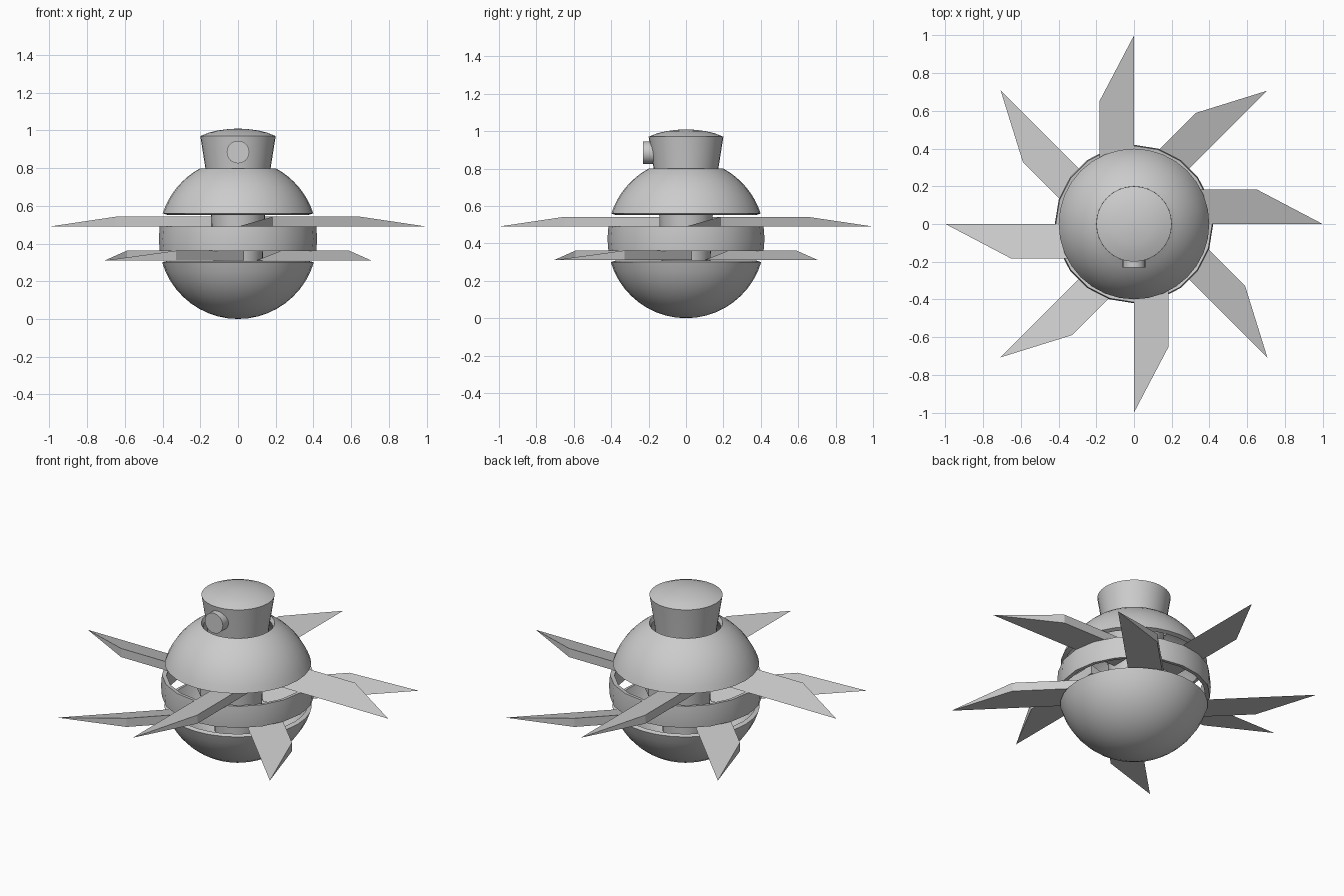
import bpy, bmesh
from math import cos, sin, pi, radians

if "Cube" in bpy.data.objects:
    bpy.data.objects.remove(bpy.data.objects["Cube"])


def finish(name, bm, smooth=True):
    bmesh.ops.remove_doubles(bm, verts=bm.verts, dist=1e-4)
    bmesh.ops.recalc_face_normals(bm, faces=bm.faces)
    mesh = bpy.data.meshes.new(name)
    bm.to_mesh(mesh)
    bm.free()
    ob = bpy.data.objects.new(name, mesh)
    bpy.context.collection.objects.link(ob)
    if smooth:
        bpy.ops.object.select_all(action='DESELECT')
        ob.select_set(True)
        bpy.context.view_layer.objects.active = ob
        bpy.ops.object.shade_smooth_by_angle(angle=radians(35))
    return ob


def lathe(name, profile, sides=32, closed=False):
    """Revolve (radius, z) points about the z axis."""
    bm = bmesh.new()
    rings = [[bm.verts.new((r * cos(2 * pi * i / sides), r * sin(2 * pi * i / sides), z))
              for i in range(sides)] for r, z in profile]
    for k in range(len(rings) if closed else len(rings) - 1):
        a, b = rings[k], rings[(k + 1) % len(rings)]
        for i in range(sides):
            j = (i + 1) % sides
            bm.faces.new((a[i], a[j], b[j], b[i]))
    return finish(name, bm)


def shell(name, lat0, lat1, centre, steps, sides=32, outer=0.42, thick=0.025):
    """Slice of a hollow sphere between two latitudes."""
    lats = [radians(lat0 + (lat1 - lat0) * i / steps) for i in range(steps + 1)]
    arc = lambda R: [(R * cos(a), centre + R * sin(a)) for a in lats]
    return lathe(name, arc(outer) + arc(outer - thick)[::-1], sides, closed=True)


# Body: bowl, middle ring and dome sliced from one sphere
shell("lower_bowl", -90, -16.6, 0.42, 10)
shell("middle_ring", -8.9, 8.9, 0.425, 2, sides=20)
shell("upper_dome", 18, 61.5, 0.43, 8)

# Tapered core that widens into the neck, with a rounded cap
lathe("core_and_neck", [(0, 0.06), (0.125, 0.06), (0.13, 0.3), (0.143, 0.55),
                        (0.173, 0.8), (0.2, 0.97), (0.155, 0.988),
                        (0.105, 1.0), (0.05, 1.007), (0, 1.01)])

# Round button on the front of the neck
button = lathe("front_button", [(0, -0.15), (0.06, -0.15), (0.06, -0.23), (0, -0.23)], 24)
button.rotation_euler.x = radians(-90)
button.location.z = 0.885


# Wedge blades: flat underneath, rising from a sharp edge to a thick back
def blade(name, z, angle):
    root, corner, tip, width, height = 0.14, 0.65, 1.0, 0.184, 0.052
    bm = bmesh.new()
    r0, t0, c0, b0, c1, b1 = [bm.verts.new(p) for p in (
        (root, 0, 0), (tip, 0, 0), (corner, width, 0), (root, width, 0),
        (corner, width, height), (root, width, height))]
    for f in ((r0, b0, c0, t0), (r0, t0, c1, b1), (b0, b1, c1, c0),
              (t0, c0, c1), (r0, b1, b0)):
        bm.faces.new(f)
    ob = finish(name, bm, smooth=False)
    ob.location.z = z
    ob.rotation_euler.z = radians(angle)


for i in range(4):
    blade(f"upper_blade_{i + 1}", 0.49, 90 * i)
    blade(f"lower_blade_{i + 1}", 0.31, 90 * i + 45)
